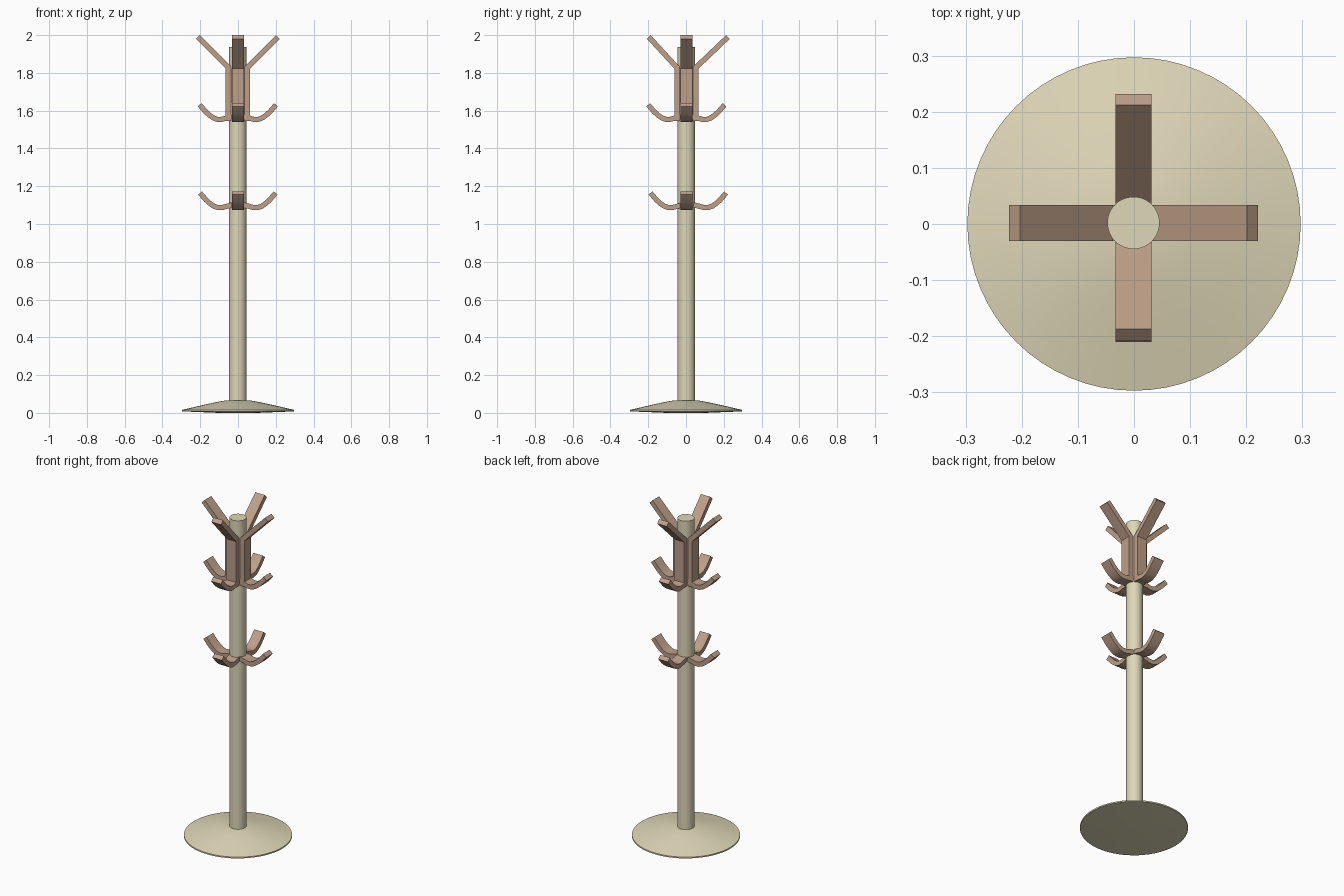
import bpy, bmesh, math
from mathutils import Vector

if "Cube" in bpy.data.objects:
    bpy.data.objects.remove(bpy.data.objects["Cube"])

CX, CY = -0.001, 0.002
HALF_W = 0.032


def material(name, rgb):
    m = bpy.data.materials.new(name)
    m.diffuse_color = (*rgb, 1)
    m.use_nodes = True
    m.node_tree.nodes["Principled BSDF"].inputs["Base Color"].default_value = m.diffuse_color
    return m


cream = material("cream_paint", (0.74, 0.68, 0.48))
brown = material("brown_wood", (0.52, 0.35, 0.25))


def finish(name, bm, mat, angle):
    bmesh.ops.recalc_face_normals(bm, faces=bm.faces)
    me = bpy.data.meshes.new(name)
    bm.to_mesh(me)
    bm.free()
    me.materials.append(mat)
    ob = bpy.data.objects.new(name, me)
    bpy.context.collection.objects.link(ob)
    bpy.ops.object.select_all(action='DESELECT')
    ob.select_set(True)
    bpy.context.view_layer.objects.active = ob
    bpy.ops.object.shade_smooth_by_angle(angle=math.radians(angle))
    return ob


def lathe(name, profile, mat, steps=64):
    """Revolve an (r, z) profile that starts and ends on the axis."""
    bm = bmesh.new()
    vs = [bm.verts.new((r, 0, z)) for r, z in profile]
    edges = [bm.edges.new(p) for p in zip(vs, vs[1:])]
    bmesh.ops.spin(bm, geom=vs + edges, cent=(0, 0, 0), axis=(0, 0, 1),
                   angle=math.tau, steps=steps)
    bmesh.ops.remove_doubles(bm, verts=bm.verts, dist=1e-5)
    return finish(name, bm, mat, 30)


def strip(name, path, thick, angle, offset=(0, 0)):
    """Flat bent strip following an (r, z) centre line, turned about the pole."""
    pts = [Vector(p) for p in path]
    bm = bmesh.new()
    rings = []
    for i, p in enumerate(pts):
        a = (p - pts[i - 1]).normalized() if i else None
        b = (pts[i + 1] - p).normalized() if i < len(pts) - 1 else None
        t = ((a or b) + (b or a)).normalized()
        n = Vector((-t.y, t.x)) * (thick / 2 / t.dot(a or b))
        ring = []
        for side, w in ((1, -1), (1, 1), (-1, 1), (-1, -1)):
            q = p + n * side
            ring.append(bm.verts.new((q.x, w * HALF_W, q.y)))
        rings.append(ring)
    for r0, r1 in zip(rings, rings[1:]):
        for k in range(4):
            bm.faces.new((r0[k], r0[(k + 1) % 4], r1[(k + 1) % 4], r1[k]))
    bm.faces.new(rings[0])
    bm.faces.new(rings[-1])
    ob = finish(name, bm, brown, 30)
    ob.rotation_euler.z = angle
    ob.location = (CX + offset[0], CY + offset[1], 0)
    return ob


# Weighted foot: low concave cone with a thin rim
lathe("base", [(0, 0), (0.1, 0), (0.297, 0.008), (0.297, 0.016), (0.24, 0.029),
               (0.18, 0.043), (0.12, 0.056), (0.07, 0.065), (0, 0.07)], cream)

# Upright pole
pole = lathe("pole", [(0, 0.03), (0.0465, 0.03), (0.0465, 1.937), (0, 1.937)], cream, 48)
pole.location = (CX, CY, 0)

# Curved hook and forked upper arm centre lines
hook = [(0.03, 1.568), (0.06, 1.561), (0.085, 1.554), (0.108, 1.554), (0.13, 1.562),
        (0.15, 1.576), (0.17, 1.594), (0.202, 1.631)]
low_hook = [(r - 0.002, z - 0.467) for r, z in hook]

for i, side in enumerate(("right", "back", "left", "front")):
    turn = i * math.pi / 2
    dy = 0.01 if i % 2 else 0
    tip = 0.212 + (0.008 if side == "back" else -0.013 if side == "front" else 0)
    arm = [(0.05, 1.545), (0.05, 1.828), (tip, 1.99)]
    strip("upper_arm_" + side, arm, 0.028, turn)
    strip("middle_hook_" + side, hook, 0.027, turn)
    strip("lower_hook_" + side, low_hook, 0.027, turn, (0, dy))
